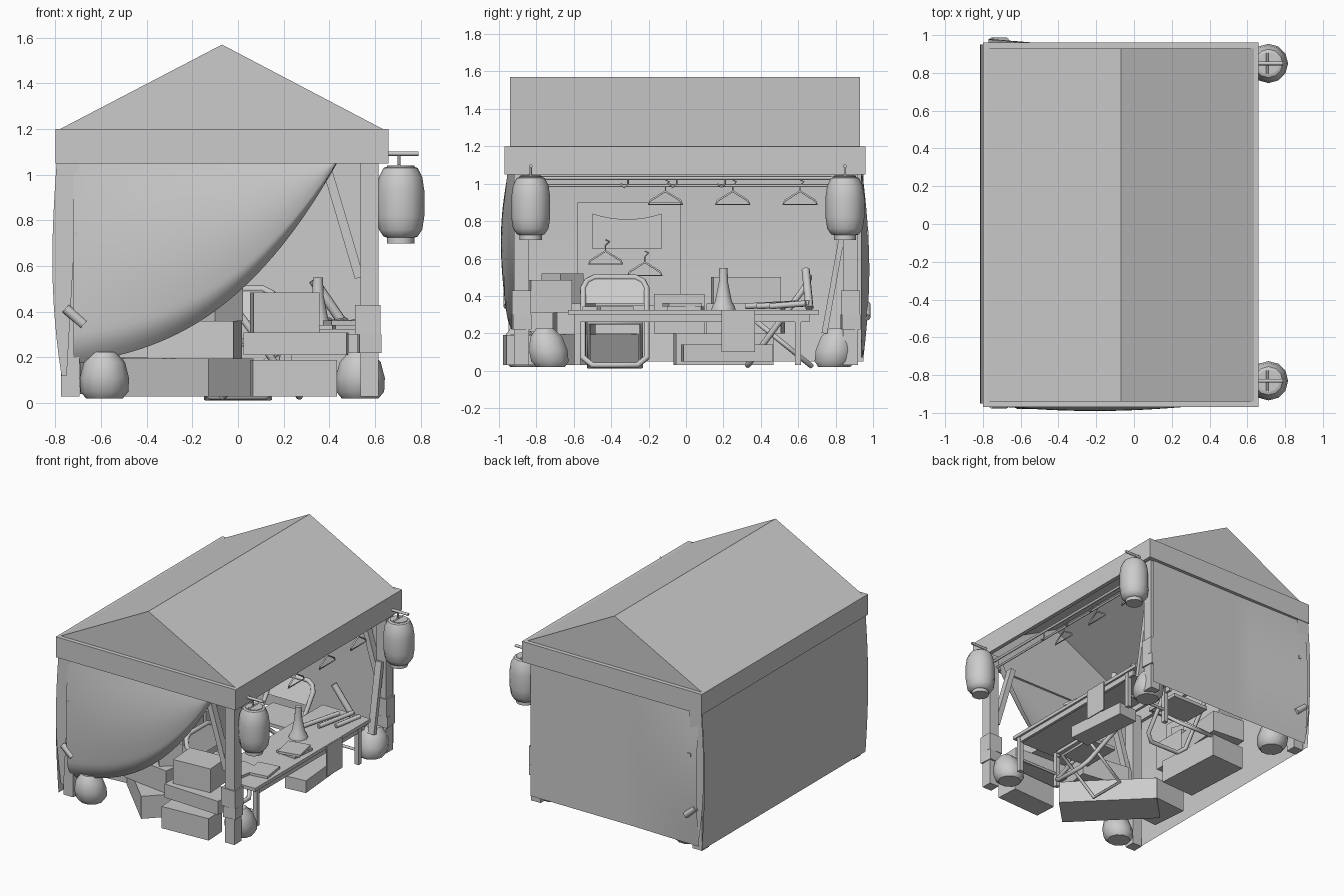
import bpy, bmesh, math
from mathutils import Matrix, Vector

if "Cube" in bpy.data.objects:
    bpy.data.objects.remove(bpy.data.objects["Cube"])

grey = bpy.data.materials.new("plain_grey")
grey.diffuse_color = (0.6, 0.6, 0.6, 1)
grey.use_nodes = True
grey.node_tree.nodes["Principled BSDF"].inputs["Base Color"].default_value = grey.diffuse_color


def finish(name, bm, smooth=False):
    me = bpy.data.meshes.new(name)
    bm.to_mesh(me)
    bm.free()
    ob = bpy.data.objects.new(name, me)
    bpy.context.collection.objects.link(ob)
    me.materials.append(grey)
    if smooth:
        bpy.ops.object.select_all(action='DESELECT')
        bpy.context.view_layer.objects.active = ob
        ob.select_set(True)
        bpy.ops.object.shade_smooth_by_angle(angle=math.radians(40))
    return ob


def box(name, x, y, z, turn=0):
    """Box from (min, max) ranges, turned about its own vertical axis."""
    bm = bmesh.new()
    c = Vector([sum(r) / 2 for r in (x, y, z)])
    s = [r[1] - r[0] for r in (x, y, z)]
    bmesh.ops.create_cube(bm, size=1, matrix=Matrix.Translation(c)
                          @ Matrix.Rotation(math.radians(turn), 4, 'Z') @ Matrix.Diagonal((*s, 1)))
    return finish(name, bm)


def tube(name, pts, r, closed=False, res=2):
    cu = bpy.data.curves.new(name, 'CURVE')
    cu.dimensions = '3D'
    cu.bevel_depth, cu.bevel_resolution, cu.use_fill_caps = r, res, True
    sp = cu.splines.new('POLY')
    sp.points.add(len(pts) - 1)
    for p, co in zip(sp.points, pts):
        p.co = (*co, 1)
    sp.use_cyclic_u = closed
    ob = bpy.data.objects.new(name, cu)
    bpy.context.collection.objects.link(ob)
    cu.materials.append(grey)
    bpy.ops.object.select_all(action='DESELECT')
    bpy.context.view_layer.objects.active = ob
    ob.select_set(True)
    bpy.ops.object.convert(target='MESH')
    return ob


def beam(name, a, b, w, d):
    """Square timber from a to b."""
    a, b = Vector(a), Vector(b)
    bm = bmesh.new()
    rot = (b - a).to_track_quat('Z', 'Y').to_matrix().to_4x4()
    bmesh.ops.create_cube(bm, size=1, matrix=Matrix.Translation((a + b) / 2) @ rot
                          @ Matrix.Diagonal((w, d, (b - a).length, 1)))
    return finish(name, bm)


def lathe(name, x, y, prof, n=20, lean=0):
    """Turned shape; lean shifts it along y as it rises."""
    bm = bmesh.new()
    rings = [[bm.verts.new((x + r * math.cos(2 * math.pi * i / n), y + lean * z + r * math.sin(2 * math.pi * i / n), z))
              for i in range(n)] for r, z in prof]
    for a, b in zip(rings, rings[1:]):
        for i in range(n):
            bm.faces.new((a[i], a[(i + 1) % n], b[(i + 1) % n], b[i]))
    bm.faces.new(rings[0][::-1])
    bm.faces.new(rings[-1])
    return finish(name, bm, True)


def cloth(name, fn, nu=20, nv=16):
    """Sheet from a surface function of u, v in 0..1."""
    bm = bmesh.new()
    g = [[bm.verts.new(fn(i / nu, j / nv)) for j in range(nv + 1)] for i in range(nu + 1)]
    for i in range(nu):
        for j in range(nv):
            bm.faces.new((g[i][j], g[i + 1][j], g[i + 1][j + 1], g[i][j + 1]))
    return finish(name, bm, True)


def lerp(a, b, t):
    return a + (b - a) * t


# Roof: gable shell over a fascia ring
bm = bmesh.new()
a, b = [[bm.verts.new((x, y, z)) for x, z in ((-0.78, 1.2), (-0.07, 1.57), (0.635, 1.2))] for y in (-0.94, 0.93)]
bm.faces.new(a[::-1])
bm.faces.new(b)
bm.faces.new((a[0], a[1], b[1], b[0]))
bm.faces.new((a[1], a[2], b[2], b[1]))
finish("gable_roof", bm)
for i, x in enumerate(((-0.80, -0.77), (0.63, 0.66))):
    box(f"fascia_side_{i}", x, (-0.97, 0.96), (1.05, 1.2))
for i, y in enumerate(((-0.97, -0.935), (0.925, 0.96))):
    box(f"fascia_end_{i}", (-0.77, 0.63), y, (1.05, 1.2))

# Frame: posts, braces, wraps, weight bags
for sx, x0, x1 in ((-1, -0.775, -0.695), (1, 0.537, 0.615)):
    xc = (x0 + x1) / 2
    for sy in (-1, 1):
        y = sy * 0.88
        box("post", (x0, x1), (y - 0.04, y + 0.04), (0.03, 1.08))
        beam("end_brace", (xc - sx * 0.045, y, 0.55), (xc - sx * 0.19, y, 1.04), 0.05, 0.04)
        if sx > 0:
            box("post_wrap", (x0 - 0.025, x1 + 0.01), (y - 0.05, y + 0.05), (0.3, 0.43))
            box("post_strap", (x0 - 0.01, x1 + 0.01), (y - 0.05, y + 0.05), (0.22, 0.3), 5)
        by = {(-1, -1): -0.86, (-1, 1): 0.80, (1, -1): -0.72, (1, 1): 0.78}[sx, sy]
        lathe("weight_bag", 0.535 if sx > 0 else -0.585, by,
              [(0.08, 0.02), (0.105, 0.05), (0.108, 0.11), (0.09, 0.18), (0.05, 0.225)], 10, sy * 0.15)
    if sx > 0:
        tube("side_rail", [(xc, -0.9, 1.03), (xc, 0.9, 1.03)], 0.01)
tube("hanger_rail", [(0.55, -0.85, 0.99), (0.55, 0.85, 0.99)], 0.008)
for y in (-0.33, -0.07, 0.19):
    tube("rail_hook", [(0.56, y - 0.02, 1.0), (0.56, y, 0.98), (0.56, y + 0.02, 1.0), (0.57, y + 0.02, 1.03)], 0.005)


# Cloth walls, bulging gently outward
def back_wall(u, v):
    swell = 0.045 * max(0, 1 - u / 0.4) * math.sin(math.pi * lerp(0.1, 0.95, v))
    return lerp(-0.77, 0.61, u), 0.935 + swell, lerp(0.07, 1.07, v)


cloth("left_wall", lambda u, v: (-0.793 - 0.021 * math.sin(math.pi * v), lerp(-0.95, 0.95, u), lerp(0.05, 1.07, v)))
cloth("back_wall", back_wall)
for y in (-0.95, 0.955):
    cloth("corner_flap", lambda u, v: (lerp(-0.793 - 0.021 * math.sin(math.pi * v) + 0.02 * (1 - v) ** 4,
                                            lerp(-0.75, -0.695, v), u), y, lerp(0.12, 1.07, v)), 4, 12)


# Front curtain drawn up to one side
def curtain(u, v):
    edge = 0.17 + 0.20 * u + 0.71 * u ** 2.7
    hem = max(0, (v - 0.86) / 0.14)
    belly = 0.045 * math.sin(math.pi * min(v * 0.95, 1)) * math.sin(math.pi * (0.15 + 0.8 * u))
    return lerp(-0.72, 0.45, u), -0.945 - belly + 0.05 * hem ** 2, lerp(1.08, edge, v)


cloth("front_curtain", curtain, 28, 28)
for y, z in ((-0.955, 0.37), (0.965, 0.31)):
    tube("curtain_knot", [(-0.755, y, z + 0.045), (-0.675, y, z - 0.025)], 0.022)
    box("cord_clip", (-0.72, -0.695), (y - 0.01, y + 0.01), (0.725, 0.75))

# Lanterns on arms
for y in (-0.83, 0.85):
    lathe("lantern", 0.712, y, [(0.06, 0.7), (0.06, 0.725), (0.075, 0.73), (0.095, 0.76), (0.104, 0.82), (0.104, 0.93),
                                (0.095, 0.99), (0.075, 1.03), (0.06, 1.035), (0.06, 1.04)], 12)
    tube("lantern_arm", [(0.62, y, 1.093), (0.79, y, 1.093)], 0.01)
    tube("lantern_hook", [(0.705, y, 1.03), (0.705, y, 1.1)], 0.006)
    tube("lantern_crossbar", [(0.705, y - 0.055, 1.04), (0.705, y + 0.055, 1.04)], 0.006)


# Clothes hangers
def hanger(x, y, z):
    tube("hanger", [(x, y - 0.09, z), (x, y + 0.09, z), (x, y + 0.08, z + 0.02), (x, y, z + 0.07),
                    (x, y - 0.08, z + 0.02)], 0.006, True, 1)
    tube("hanger_hook", [(x, y, z + 0.07), (x, y, z + 0.1), (x, y + 0.02, z + 0.12), (x, y, z + 0.13)], 0.004, False, 1)


for y in (-0.11, 0.25, 0.61):
    hanger(0.55, y, 0.89)
for y, z in ((-0.43, 0.57), (-0.22, 0.51)):
    hanger(-0.74, y, z)

# Hung sheet and banner on the inside of the left wall
box("hung_sheet", (-0.785, -0.779), (-0.58, -0.03), (0.35, 0.9))
cloth("banner", lambda u, v: (-0.765, lerp(-0.5, -0.13, u), lerp(0.65, 0.81 + 0.03 * (2 * u - 1) ** 2, v)), 8, 2)

# Table with its load
box("table_top", (0.19, 0.58), (-0.63, 0.71), (0.30, 0.325))
for x in (0.22, 0.555):
    box("table_apron", (x - 0.01, x + 0.01), (-0.6, 0.66), (0.26, 0.30))
    for y in (-0.58, 0.6):
        box("table_leg", (x - 0.016, x + 0.016), (y - 0.016, y + 0.016), (0.03, 0.3))
for y in (-0.58, 0.6):
    tube("table_stretcher", [(0.22, y, 0.13), (0.555, y, 0.13)], 0.01)
box("hanging_cloth", (0.582, 0.59), (0.19, 0.37), (0.1, 0.325))
lathe("cone", 0.35, 0.2, [(0.065, 0.325), (0.06, 0.345), (0.045, 0.37), (0.025, 0.47), (0.022, 0.55)], 12)
for i, (x, y, t) in enumerate(((0.47, -0.38, 8), (0.46, 0.0, -6), (0.47, -0.02, 12), (0.35, -0.45, -10))):
    z = 0.325 + (0.018 if i == 2 else 0)
    box("book", (x - 0.08, x + 0.08), (y - 0.09, y + 0.09), (z, z + 0.018), t)
for i, (y0, y1) in enumerate(((0.32, 0.6), (0.38, 0.66), (0.45, 0.64))):
    tube("rolled_paper", [(0.3 + 0.09 * i, y0, 0.345), (0.4 + 0.07 * i, y1, 0.36)], 0.016)

# Cartons: x, y and z ranges, turn
for x, y, z, t in (
    ((0.06, 0.43), (-0.97, -0.80), (0.03, 0.19), 3), ((0.03, 0.48), (-0.90, -0.70), (0.21, 0.31), -3),
    ((0.06, 0.35), (-0.84, -0.62), (0.31, 0.485), 4), ((-0.62, 0.07), (-0.735, -0.455), (0.03, 0.195), -45),
    ((-0.38, 0.0), (-0.78, -0.51), (0.195, 0.36), -8), ((-0.17, -0.01), (-0.74, -0.58), (0.36, 0.52), 40),
    ((0.38, 0.54), (-0.02, 0.46), (0.05, 0.14), 5),
    ((-0.6, -0.32), (-0.06, 0.46), (0.03, 0.2), 3), ((-0.58, -0.32), (0.12, 0.52), (0.2, 0.36), -5),
    ((-0.56, -0.34), (0.14, 0.5), (0.36, 0.5), 4), ((-0.6, -0.35), (-0.17, 0.1), (0.2, 0.41), 0),
    ((-0.68, -0.4), (-0.55, -0.27), (0.04, 0.2), 5),
):
    box("carton", x, y, z, t)


# Folding chairs, built facing +x then turned
def chair(cx, cy, turn):
    m = Matrix.Translation((cx, cy, 0)) @ Matrix.Rotation(math.radians(turn), 4, 'Z')
    w = 0.17
    half = [(0.17, w - 0.05, 0.03), (0.14, w, 0.07), (-0.13, w, 0.44), (-0.15, w - 0.02, 0.48), (-0.16, w - 0.06, 0.5)]
    loop = half + [(x, -y, z) for x, y, z in reversed(half)]
    parts = [tube("chair_back_frame", loop, 0.016, True),
             tube("chair_leg_frame", [(-0.17, -w + 0.03, 0.025), (0.12, -w + 0.03, 0.26), (0.12, w - 0.03, 0.26),
                                      (-0.17, w - 0.03, 0.025)], 0.014, True),
             box("chair_seat", (-0.12, 0.16), (-w + 0.02, w - 0.02), (0.26, 0.285)),
             cloth("chair_back", lambda u, v: (lerp(-0.075, -0.158, v), lerp(-1, 1, u) * (w - 0.05 * v ** 4),
                                               lerp(0.36, 0.505, v)), 4, 6)]
    for ob in parts:
        ob.data.transform(m)


chair(0.1, -0.38, 0)
chair(0.0, 0.50, -90)

# Leaning board and roll
beam("leaning_board", (0.57, 0.74, 0.2), (0.57, 0.83, 0.7), 0.05, 0.03)
tube("leaning_roll", [(0.33, 0.64, 0.54), (0.47, 0.66, 0.335)], 0.022)
